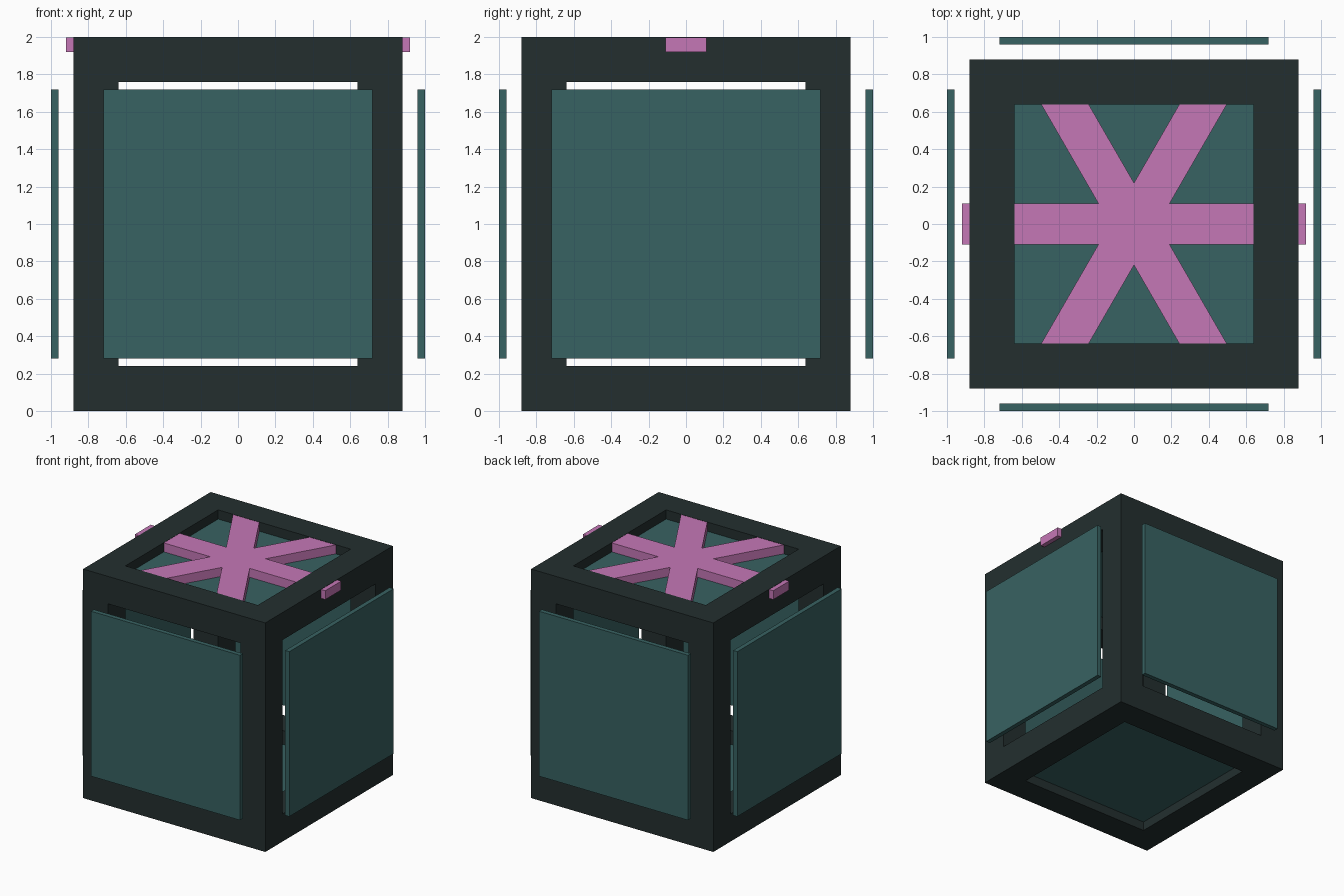
import bpy
from math import radians
from mathutils import Matrix

cube = bpy.data.objects.get("Cube")
if cube:
    bpy.data.objects.remove(cube, do_unlink=True)


def make_material(name, rgb):
    mat = bpy.data.materials.new(name)
    mat.use_nodes = True
    mat.diffuse_color = (*rgb, 1)
    mat.node_tree.nodes["Principled BSDF"].inputs["Base Color"].default_value = (*rgb, 1)
    return mat


dark = make_material("dark slate", (0.017, 0.028, 0.028))
teal = make_material("muted teal", (0.039, 0.122, 0.122))
pink = make_material("orchid pink", (0.56, 0.185, 0.47))


def box(name, size, centre, mat, turn=0):
    """Box of a given size, turned about z by some degrees."""
    bpy.ops.mesh.primitive_cube_add(size=1)
    obj = bpy.context.object
    obj.name = obj.data.name = name
    obj.data.transform(Matrix.Diagonal((*size, 1)))
    obj.location = centre
    obj.rotation_euler.z = radians(turn)
    obj.data.materials.append(mat)
    return obj


HALF, BEAM, HEIGHT = 0.88, 0.24, 2.0
MID = HALF - BEAM / 2            # centre line of the beams
INNER = 2 * (HALF - BEAM)        # clear opening between beams
PANEL, THICK = 1.44, 0.04

# Frame: four posts between a lower and an upper ring of beams
for sx, x_name in ((-1, "right"), (1, "left")):
    for sy, y_name in ((-1, "front"), (1, "back")):
        box(f"{y_name}_{x_name}_post", (BEAM, BEAM, HEIGHT - 2 * BEAM),
            (sx * MID, sy * MID, HEIGHT / 2), dark)

for z, level in ((BEAM / 2, "lower"), (HEIGHT - BEAM / 2, "upper")):
    for side, y_name, x_name in ((-1, "front", "right"), (1, "back", "left")):
        box(f"{level}_{y_name}_beam", (2 * HALF, BEAM, BEAM), (0, side * MID, z), dark)
        box(f"{level}_{x_name}_beam", (BEAM, INNER, BEAM), (side * MID, 0, z), dark)

# Floating side panels
for side, y_name, x_name in ((-1, "front", "right"), (1, "back", "left")):
    box(f"{y_name}_panel", (PANEL, THICK, PANEL), (0, side * 0.98, HEIGHT / 2), teal)
    box(f"{x_name}_panel", (THICK, PANEL, PANEL), (side * 0.98, 0, HEIGHT / 2), teal)

# Recessed top and bottom panels
box("top_panel", (PANEL, PANEL, THICK), (0, 0, 1.90), teal)
box("bottom_panel", (PANEL, PANEL, THICK), (0, 0, 0.10), teal)

# Six-armed star on the lid, just under the frame's top face
for i, turn in enumerate((0, 60, 120)):
    box(f"star_bar_{i + 1}", (1.84, 0.22, 0.078), (0, 0, 1.959), pink, turn)
